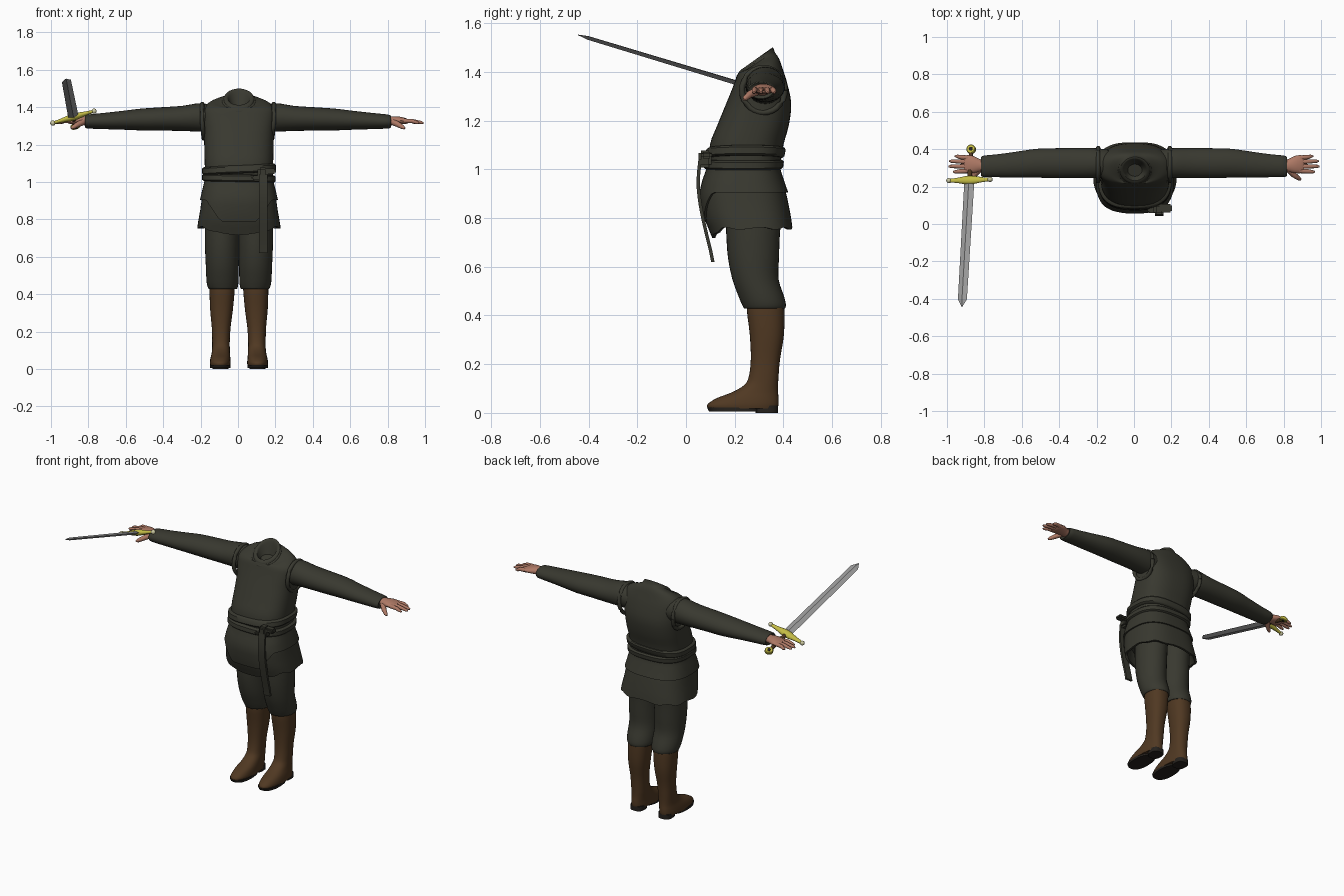
import bpy, bmesh, math
from mathutils import Vector, Matrix

if "Cube" in bpy.data.objects:
    bpy.data.objects.remove(bpy.data.objects["Cube"])


def mat(name, r, g, b):
    m = bpy.data.materials.new(name)
    m.diffuse_color = (r, g, b, 1)
    m.use_nodes = True
    m.node_tree.nodes["Principled BSDF"].inputs["Base Color"].default_value = m.diffuse_color
    return m


CLOTH = mat("dark_olive_cloth", 0.040, 0.040, 0.029)
LEATHER = mat("brown_leather", 0.080, 0.040, 0.016)
SOLE = mat("dark_sole", 0.018, 0.015, 0.012)
SKIN = mat("skin", 0.42, 0.19, 0.13)
STEEL = mat("steel", 0.33, 0.33, 0.33)
GOLD = mat("brass", 0.55, 0.50, 0.06)
PALE = mat("pale_brass", 0.60, 0.58, 0.36)


def finish(name, bm, m, angle=40, matrix=None):
    bmesh.ops.recalc_face_normals(bm, faces=bm.faces)
    me = bpy.data.meshes.new(name)
    bm.to_mesh(me)
    bm.free()
    me.materials.append(m)
    ob = bpy.data.objects.new(name, me)
    bpy.context.collection.objects.link(ob)
    if matrix:
        ob.matrix_world = matrix
    bpy.ops.object.select_all(action='DESELECT')
    ob.select_set(True)
    bpy.context.view_layer.objects.active = ob
    bpy.ops.object.shade_smooth_by_angle(angle=math.radians(angle))
    return ob


def loft(name, rings, m, angle=40, matrix=None):
    bm = bmesh.new()
    vs = [[bm.verts.new(p) for p in r] for r in rings]
    n = len(vs[0])
    for a, b in zip(vs, vs[1:]):
        for i in range(n):
            bm.faces.new((a[i], a[(i + 1) % n], b[(i + 1) % n], b[i]))
    bm.faces.new(vs[0])
    bm.faces.new(vs[-1])
    return finish(name, bm, m, angle, matrix)


def spline(secs, k=3):
    """Catmull-Rom interpolation between section tuples."""
    out = []
    for i in range(len(secs) - 1):
        p = [secs[max(i - 1, 0)], secs[i], secs[i + 1], secs[min(i + 2, len(secs) - 1)]]
        for j in range(k):
            t = j / k
            out.append(tuple(0.5 * (2 * b + (c - a) * t + (2 * a - 5 * b + 4 * c - d) * t * t
                       + (3 * b - a - 3 * c + d) * t ** 3) for a, b, c, d in zip(*p)))
    return out + [secs[-1]]


def oval(a, e=2.0):
    c, s = math.cos(a), math.sin(a)
    return math.copysign(abs(c) ** (2 / e), c), math.copysign(abs(s) ** (2 / e), s)


def angles(n):
    return [2 * math.pi * i / n for i in range(n)]


def zring(z, cx, yf, yb, rx, tilt=0, e=2.0, n=32):
    cy, ry = (yf + yb) / 2, (yb - yf) / 2
    return [Vector((cx + rx * u, cy + ry * v, z + tilt * ry * v))
            for u, v in (oval(a, e) for a in angles(n))]


def xring(x, cy, cz, ry, rz, n=20):
    return [Vector((x, cy + ry * u, cz + rz * v)) for u, v in map(oval, angles(n))]


def tube(name, pts, radii, m, squash=1.0, n=10, matrix=None):
    """Tapered round rod through a few points."""
    pts = [Vector(p) for p in pts]
    rings = []
    for i, p in enumerate(pts):
        d = (pts[min(i + 1, len(pts) - 1)] - pts[max(i - 1, 0)]).normalized()
        ref = Vector((0, 0, 1)) if abs(d.z) < 0.9 else Vector((1, 0, 0))
        u = d.cross(ref).normalized()
        w = u.cross(d)
        rings.append([p + radii[i] * (u * math.cos(a) + w * math.sin(a) * squash) for a in angles(n)])
    return loft(name, rings, m, 50, matrix)


def box(name, loc, size, m, bevel=0.008):
    bm = bmesh.new()
    bmesh.ops.create_cube(bm, size=1)
    for v in bm.verts:
        v.co = Vector(loc) + v.co * Vector(size)
    bmesh.ops.bevel(bm, geom=bm.edges[:], offset=bevel, segments=2, affect='EDGES')
    return finish(name, bm, m)


# Tunic body with tilted, hollow collar: z, yf, yb, rx, tilt, exponent
torso = [(1.00, .095, .385, .180, 0, 2.6), (1.10, .098, .400, .183, 0, 2.6),
         (1.18, .128, .422, .185, 0, 2.6), (1.27, .165, .432, .188, 0, 2.6),
         (1.35, .195, .415, .196, .05, 2.6), (1.395, .208, .398, .190, .15, 2.5),
         (1.425, .215, .382, .150, .35, 2.3), (1.435, .215, .365, .090, .6, 2),
         (1.450, .218, .358, .078, .7, 2), (1.452, .232, .346, .062, .7, 2),
         (1.432, .240, .335, .052, .6, 2), (1.400, .255, .320, .038, .3, 2)]
loft("tunic_body", [zring(z, .005, f, b, r, t, e, 48) for z, f, b, r, t, e in spline(torso)], CLOTH)
collar = [Vector((.005 + .080 * math.cos(a), .285 + .068 * math.sin(a), 1.428 + .05 * math.sin(a)))
          for a in angles(33)[:32]]
tube("collar_fold", collar + collar[:1], [.011] * 33, CLOTH)

# Skirt surface: z, yf, yb, rx
SK = [(1.12, .105, .405, .184), (1.06, .092, .392, .184), (1.0, .085, .385, .183), (.95, .068, .398, .192),
      (.90, .060, .412, .200), (.85, .066, .422, .207), (.80, .074, .432, .216),
      (.75, .095, .438, .224), (.70, .115, .440, .228)]


def skirt_point(z, a, off):
    for p, q in zip(SK, SK[1:]):
        if z >= q[0]:
            break
    t = (p[0] - z) / (p[0] - q[0])
    f, b, r = (p[i] + (q[i] - p[i]) * t for i in (1, 2, 3))
    u, v = oval(a, 2.7)
    return Vector((.005 + (r + off) * u, (f + b) / 2 + ((b - f) / 2 + off) * v, z))


def layer(name, top, hem, rows, n=64):
    """Cloth band between a top and a hem line; rows are (fraction, offset)."""
    return loft(name, [[skirt_point(top(a) + (hem(a) - top(a)) * t, a, o) for a in angles(n)]
                       for t, o in rows], CLOTH)


def front_drop(a):
    """One on the middle of the front, fading to zero at the sides."""
    x = abs(oval(a, 2.7)[0])
    return 0 if math.sin(a) > 0 else min(1, max(0, (.85 - x) / .42))


down = [(i / 8, 0) for i in range(9)]
layer("skirt", lambda a: 1.0, lambda a: .757 - .035 * front_drop(a) + .005 * math.sin(9 * a),
      down + [(1, -.014), (.6, -.03)])
layer("skirt_flap", lambda a: 1.02, lambda a: .905 - .115 * front_drop(a),
      [(t, .001 + .008 * t) for t, _ in down] + [(1, -.004)])

# Belt wrapped twice around the waist
for name, z, h in (("belt_upper", 1.068, .044), ("belt_lower", 1.020, .040)):
    slant = .010 if name == "belt_upper" else -.004
    layer(name, lambda a: z + h / 2 + slant * math.cos(a), lambda a: z - h / 2 + slant * math.cos(a),
          [(0, -.005), (.04, .006), (.2, .013), (.8, .013), (.96, .006), (1, -.005)])
box("belt_knot", (.132, .078, 1.043), (.055, .055, .070), CLOTH, .012)
box("belt_loop_upper", (.165, .085, 1.058), (.075, .045, .028), CLOTH)
box("belt_loop_lower", (.105, .078, 1.022), (.065, .040, .024), CLOTH)
tail = spline([(.058, 1.04), (.050, .95), (.058, .86), (.078, .76), (.100, .67), (.110, .62)])
loft("belt_tail", [[Vector((.134 + sx * .023, y + sy * .007, z)) for sx, sy in
                    ((-1, -1), (1, -1), (1, 1), (-1, 1))] for y, z in tail], CLOTH)

# Arms and hands
for s, side in ((1, "left"), (-1, "right")):
    flip = Matrix.Diagonal((s, 1, 1, 1))

    def sided(rings):
        return [[flip @ p for p in r] for r in rings]

    sleeve = [(.10, .320, 1.335, .070, .070), (.20, .325, 1.345, .080, .076), (.30, .326, 1.340, .081, .067),
              (.42, .325, 1.337, .080, .062), (.52, .325, 1.334, .077, .058), (.62, .318, 1.330, .070, .050),
              (.72, .312, 1.326, .062, .043), (.81, .308, 1.323, .056, .036), (.812, .308, 1.323, .040, .025)]
    loft(side + "_sleeve", sided([xring(*r, n=28) for r in spline(sleeve)]), CLOTH)
    # Vest edge around the armhole
    hole = [Vector((s * (.192 - .03 * max(0, -math.sin(a)) * 0.3), .318 + .088 * math.cos(a),
                    1.325 + .092 * math.sin(a))) for a in angles(28)]
    tube(side + "_armhole_edge", hole + hole[:1], [.012] * 29, CLOTH)
    palm = [(.78, .312, 1.325, .034, .024), (.82, .313, 1.327, .033, .024), (.86, .318, 1.329, .046, .021),
            (.895, .320, 1.326, .048, .016), (.91, .320, 1.325, .040, .010)]
    loft(side + "_palm", sided([xring(*r) for r in spline(palm)]), SKIN)
    for k, (y, y2, x2) in enumerate(((.284, .279, .968), (.308, .308, .992), (.332, .336, .988), (.354, .362, .958))):
        tube(f"{side}_finger_{k + 1}", [(s * .885, y, 1.327), (s * .93, (y + y2) / 2, 1.326),
             (s * (x2 - .012), y2, 1.318), (s * x2, y2, 1.315)], [.0125, .0115, .009, .004], SKIN)
    tube(side + "_thumb", [(s * .825, .295, 1.322), (s * .855, .262, 1.308), (s * .882, .243, 1.292),
         (s * .892, .238, 1.286)], [.017, .015, .011, .005], SKIN)

    # Breeches gathered below the knee: z, cx, yf, yb, rx
    cx = .005
    legs = [(.88, .088, .16, .40, .092), (.74, .089, .165, .386, .093), (.64, .090, .172, .382, .091),
            (.55, .089, .190, .380, .088), (.48, .088, .215, .402, .086), (.445, .087, .230, .410, .082),
            (.428, .086, .240, .406, .074), (.435, .086, .255, .395, .060)]
    loft(side + "_breeches", [zring(z, cx + s * c, f, b, r) for z, c, f, b, r in spline(legs)], CLOTH, 60)
    # Boot from shaft to toe
    boot = [(.46, .088, .255, .400, .066), (.42, .090, .250, .404, .067), (.32, .093, .262, .402, .061),
            (.22, .095, .266, .386, .050), (.15, .096, .258, .380, .047), (.115, .096, .240, .378, .047),
            (.085, .097, .190, .378, .049), (.060, .099, .125, .380, .053), (.035, .100, .088, .380, .056),
            (.018, .100, .090, .376, .054)]
    loft(side + "_boot", [zring(z, cx + s * c, f, b, r, 0, 2.3) for z, c, f, b, r in spline(boot)], LEATHER, 50)
    loft(side + "_sole", [zring(z, cx + s * .100, f, .30, .055, 0, 2.4) for z, f in ((.006, .094), (.022, .086))], SOLE)
    loft(side + "_heel", [zring(z, cx + s * .099, .285, .378, .042, 0, 2.8) for z in (0, .03)], SOLE)

# Sword: local X along the guard, Y along the blade
origin = Vector((-.880, .235, 1.347))
ydir = (Vector((-.92, -.447, 1.553)) - origin).normalized()
zdir = Vector((.24, .007, .07)).cross(ydir).normalized()
xdir = ydir.cross(zdir)
M = Matrix((xdir, ydir, zdir)).transposed().to_4x4()
M.translation = origin
loft("sword_blade", [[Vector((w * u, y, t * v)) for u, v in ((1, 0), (0, 1), (-1, 0), (0, -1))]
     for y, w, t in ((0, .028, .010), (.668, .025, .008), (.710, .001, .001))], STEEL, 5, M)
guard = spline([(-.112, .010), (-.07, .014), (0, .025), (.07, .014), (.112, .010)])
tube("sword_guard", [(x, 0, 0) for x, _ in guard], [r for _, r in guard], GOLD, .75, 12, M)
tube("sword_grip", [(0, -.155, 0), (0, -.08, 0), (0, 0, 0)], [.011, .014, .012], LEATHER, 1, 12, M)


def ball(name, loc, r, m):
    bm = bmesh.new()
    bmesh.ops.create_uvsphere(bm, u_segments=12, v_segments=8, radius=r)
    return finish(name, bm, m, 60, M @ Matrix.Translation(loc))


for s, side in ((1, "left"), (-1, "right")):
    ball(side + "_guard_knob", (s * .115, 0, 0), .014, PALE)
# Disc pommel with dark inset on both faces
for name, r, h, m in (("sword_pommel", .025, .011, GOLD), ("pommel_inset", .012, .0125, SOLE)):
    loft(name, [[Vector((q * math.cos(a), -.172 + q * math.sin(a), z)) for a in angles(20)]
                for q, z in ((r * .85, -h), (r, -h * .6), (r, h * .6), (r * .85, h))], m, 40, M)
